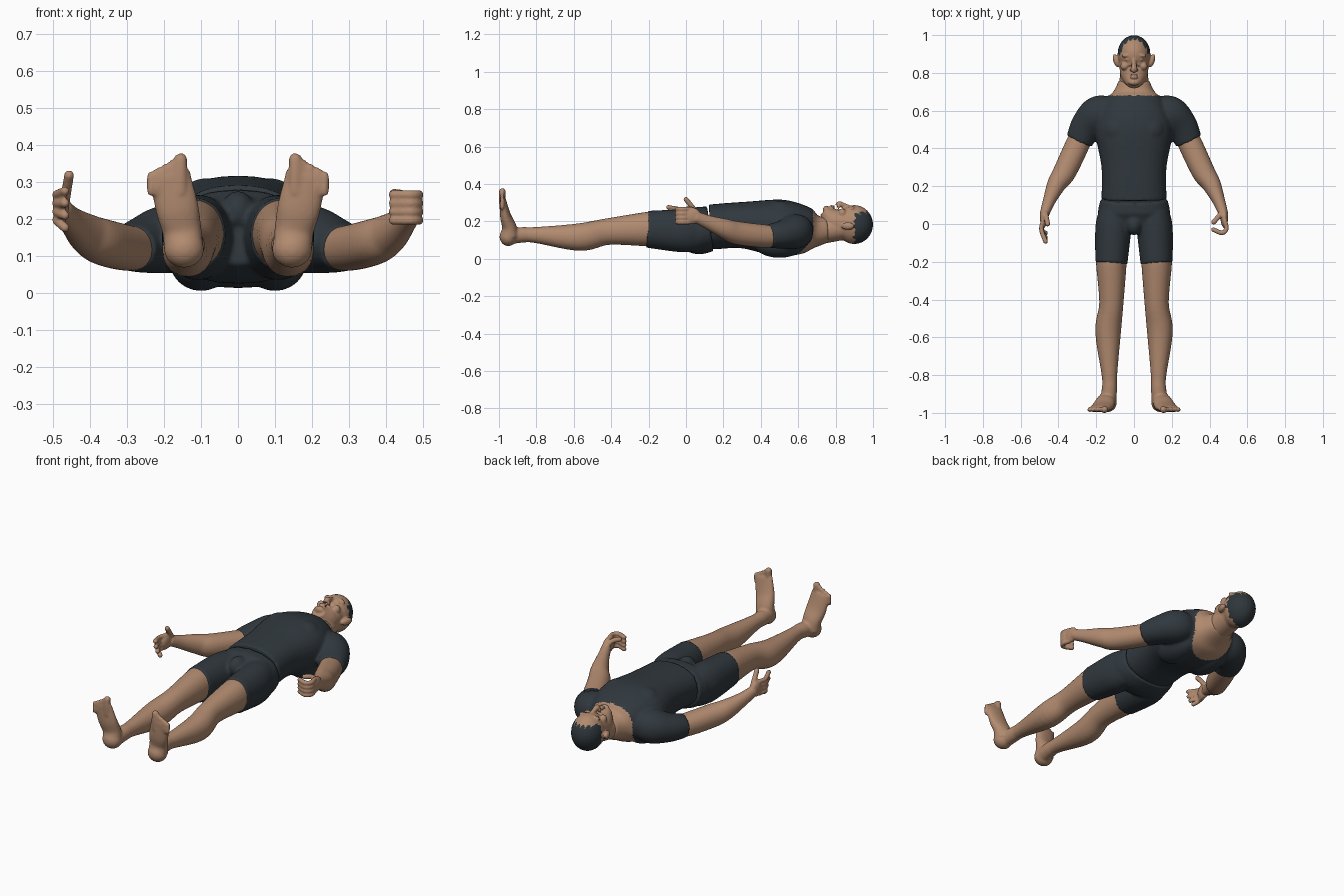
import bpy, bmesh, math
from mathutils import Vector, Matrix

cube = bpy.data.objects.get("Cube")
if cube:
    bpy.data.objects.remove(cube)

UP, ALONG = Vector((0, 0, 1)), Vector((0, 1, 0))
SIDES = {"left": 1, "right": -1}


def material(name, *colour):
    mat = bpy.data.materials.new(name)
    mat.use_nodes = True
    mat.diffuse_color = (*colour, 1)
    mat.node_tree.nodes["Principled BSDF"].inputs["Base Color"].default_value = (*colour, 1)
    return mat


skin = material("skin", .44, .255, .16)
cloth = material("dark cloth", .03, .04, .048)
hair = material("dark hair", .028, .038, .044)


def spline(points, steps=6):
    """Smooth curve through points of (x, y, z, radius)."""
    p = [Vector(q) for q in points]
    p = [p[0] * 2 - p[1], *p, p[-1] * 2 - p[-2]]
    curve = []
    for before, start, end, after in zip(p, p[1:], p[2:], p[3:]):
        leave, arrive = (end - before) / 2, (after - start) / 2
        for k in range(steps):
            t = k / steps
            ease = t * t * (3 - 2 * t)
            curve.append(start.lerp(end, ease) + leave * t * (1 - t) ** 2 - arrive * t * t * (1 - t))
    return curve + [p[-2]]


def loft(bm, points, flat=(1, 1), side=1, ref=UP, power=2.1, count=32):
    """Closed tube along a smooth path; flat is depth over width at each end."""
    path = spline([(x * side, y, z, r) for x, y, z, r in points])
    last = len(path) - 1
    rings = []
    for i, q in enumerate(path):
        tangent = (path[min(i + 1, last)] - path[max(i - 1, 0)]).to_3d().normalized()
        wide = tangent.cross(ref).normalized()
        deep = wide.cross(tangent) * (flat[0] + (flat[1] - flat[0]) * i / last)
        ring = []
        for k in range(count):
            angle = math.tau * k / count
            c, s = (math.copysign(abs(v) ** (2 / power), v) for v in (math.cos(angle), math.sin(angle)))
            ring.append(bm.verts.new(q.to_3d() + (wide * c + deep * s) * q[3]))
        rings.append(ring)
    for lower, upper in zip(rings, rings[1:]):
        for k in range(count):
            bm.faces.new((lower[k - 1], lower[k], upper[k], upper[k - 1]))
    bm.faces.new(rings[0][::-1])
    bm.faces.new(rings[-1])


def blob(bm, centre, radii, side=1, turn=0):
    x, y, z = centre
    place = Matrix.Translation((x * side, y, z)) @ Matrix.Rotation(turn * side, 4, 'Z')
    bmesh.ops.create_uvsphere(bm, u_segments=24, v_segments=16, radius=1,
                              matrix=place @ Matrix.Diagonal((*radii, 1)))


def digit(bm, points, radius, side, ref=UP):
    """Finger or toe with a round tip."""
    loft(bm, [(*p, radius) for p in points], side=side, ref=ref, count=14)
    blob(bm, points[-1], (radius, radius, radius), side)


def finish(name, bm, voxel, materials, rule=None):
    """Fuse the overlapping pieces into one surface and colour its faces."""
    bmesh.ops.recalc_face_normals(bm, faces=bm.faces)
    mesh = bpy.data.meshes.new(name)
    bm.to_mesh(mesh)
    bm.free()
    obj = bpy.data.objects.new(name, mesh)
    bpy.context.collection.objects.link(obj)
    fuse = obj.modifiers.new("Fuse", 'REMESH')
    fuse.mode, fuse.voxel_size = 'VOXEL', voxel
    soften = obj.modifiers.new("Soften", 'SMOOTH')
    soften.factor, soften.iterations = .5, 2
    depsgraph = bpy.context.evaluated_depsgraph_get()
    fused = bpy.data.meshes.new_from_object(obj.evaluated_get(depsgraph))
    obj.modifiers.clear()
    obj.data = fused
    bpy.data.meshes.remove(mesh)
    fused.materials.clear()
    for mat in materials:
        fused.materials.append(mat)
    for face in fused.polygons:
        face.use_smooth = True
        face.material_index = int(rule(face.center)) if rule else 0


# Shirt: trunk with base of neck, collar bones, shoulder blades, chest, sleeves
bm = bmesh.new()
loft(bm, [(0, .13, .17, .172), (0, .3, .18, .172), (0, .5, .165, .205),
          (0, .64, .155, .165), (0, .7, .15, .11), (0, .76, .155, .08)], (.7, .8), power=2.3)
blob(bm, (0, .635, .15), (.22, .055, .09))
for side in SIDES.values():
    blob(bm, (.1, .5, .085), (.085, .14, .08), side)
    blob(bm, (.085, .5, .23), (.085, .09, .08), side)
    loft(bm, [(.12, .6, .15, .08), (.19, .58, .145, .097), (.25, .52, .13, .085), (.29, .44, .12, .072)],
         (1, .86), side)


def bare_skin(c):
    scoop = math.hypot(c.x, c.y - .7) < .13 and c.z < .13
    return c.y > .68 or scoop


finish("shirt", bm, .009, (cloth, skin), bare_skin)

# Shorts: hips and two short legs
bm = bmesh.new()
loft(bm, [(0, .13, .16, .178), (0, .05, .15, .188), (0, -.04, .16, .13)], (.68, .64), power=2.3)
blob(bm, (0, 0, .22), (.045, .06, .055))
for side in SIDES.values():
    loft(bm, [(.1, .06, .15, .088), (.11, -.03, .15, .095), (.12, -.21, .158, .085)], (1.25, 1.16), side)
finish("shorts", bm, .009, (cloth,))

# Legs, each with a heel, a foot that flattens towards the ball, and five toes
for name, side in SIDES.items():
    bm = bmesh.new()
    loft(bm, [(.12, -.15, .16, .08), (.12, -.22, .158, .08), (.12, -.42, .145, .064), (.137, -.57, .116, .068),
              (.13, -.8, .127, .041), (.13, -.87, .128, .04), (.14, -.96, .12, .045)], (1.16, 1), side)
    blob(bm, (.146, -.95, .118), (.054, .047, .05), side)
    loft(bm, [(.147, -.945, .12, .053), (.152, -.945, .17, .053), (.165, -.965, .23, .058),
              (.185, -.98, .32, .056)], (.95, .28), side, ALONG)
    for i in range(5):
        x = .155 + .02 * i
        tip = .36 - .011 * i
        digit(bm, [(x, -.98, .27), (x, -.983, tip - .04), (x, -.982, tip)], .012 if i else .018, side, ALONG)
    finish(name + "_leg", bm, .0065, (skin,))

# Arms: the right hand is open, the left hand is half closed
for name, side in SIDES.items():
    bm = bmesh.new()
    loft(bm, [(.25, .52, .13, .054), (.29, .44, .12, .063), (.365, .28, .137, .061), (.41, .21, .16, .05),
              (.45, .12, .195, .033), (.475, .05, .225, .025)], (.9, 1.2), side)
    blob(bm, (.478, .03, .23), (.02, .05, .045), side)
    for i in range(4):
        z = .265 - .023 * i
        if name == "right":
            bend = [(.49, -.03, z), (.468, -.093 + .005 * i * i, z + .01 - .01 * i)]
        else:
            bend = [(.489, -.025, z), (.466, -.047, z), (.42, -.03, z)]
        digit(bm, [(.48, .02, z), *bend], .0125, side)
    thumb = [(.464, .035, .275), (.457, 0, .318)] if name == "right" else [(.448, .04, .262), (.422, .01, .268)]
    digit(bm, [(.47, .07, .23), *thumb], .0135, side)
    finish(name + "_arm", bm, .0052, (skin,))

# Head: skull, jaw, neck, nose, lips, then brows, lids, cheeks, nostrils, ears
bm = bmesh.new()
blob(bm, (0, .9, .183), (.087, .1, .104))
loft(bm, [(0, .74, .255, .036), (0, .78, .215, .067), (0, .82, .19, .076), (0, .92, .183, .08)], (.8, 1.25))
loft(bm, [(0, .66, .14, .078), (0, .74, .152, .077), (0, .83, .165, .073)], (.9, .9))
loft(bm, [(0, .885, .272, .01), (0, .85, .284, .012), (0, .82, .292, .016), (0, .81, .282, .013)])
blob(bm, (0, .75, .262), (.03, .018, .022))
for y in (.776, .789):
    blob(bm, (0, y, .279), (.023, .006, .009))
for side in SIDES.values():
    blob(bm, (.034, .893, .267), (.032, .01, .016), side, -.15)
    blob(bm, (.033, .87, .264), (.016, .008, .012), side)
    blob(bm, (.05, .835, .243), (.022, .022, .026), side)
    blob(bm, (.014, .816, .279), (.009, .009, .01), side)
    blob(bm, (.094, .865, .175), (.016, .036, .02), side, -.3)


def hairline(c):
    wave = .006 * math.sin(c.x * 260) + .005 * math.sin(c.z * 210)
    return c.y > .9 + wave and c.z < .245 + wave


finish("head", bm, .0048, (skin, hair), hairline)
